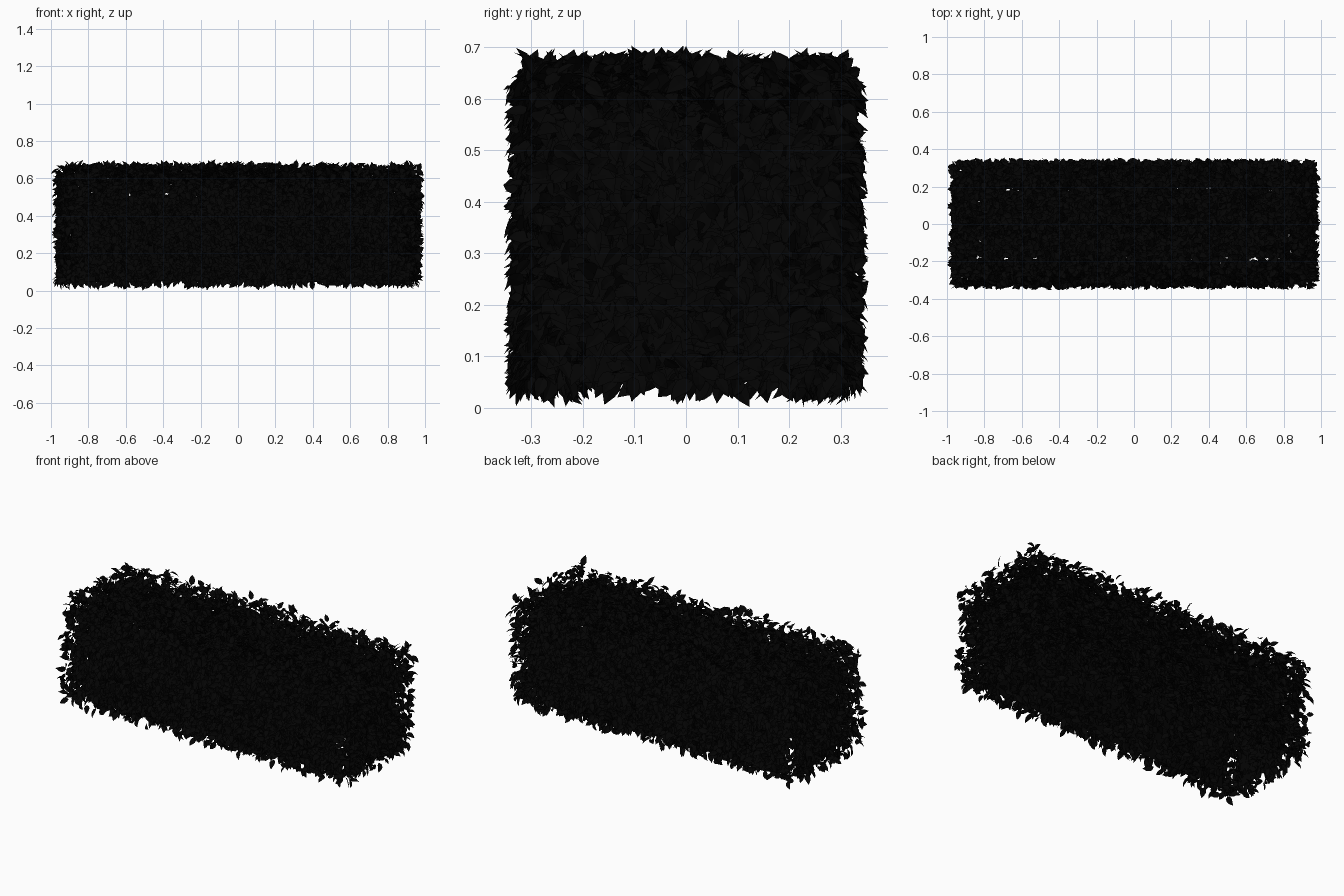
import bpy, bmesh, random
from mathutils import Vector, Matrix

if "Cube" in bpy.data.objects:
    bpy.data.objects.remove(bpy.data.objects["Cube"])

random.seed(7)
mat = bpy.data.materials.new("dark_foliage")
mat.diffuse_color = (0.001, 0.001, 0.001, 1)
mat.use_nodes = True
mat.node_tree.nodes["Principled BSDF"].inputs["Base Color"].default_value = mat.diffuse_color

FLAT = Vector((0.82, 0.18, 0.50))       # half x, half y, top z of the backing panels
PANEL = Vector((0.88, 0.24, 0.57))      # where the panels stand
INNER = Vector((0.83, 0.19, 0.52))      # where the innermost leaves are rooted
OUTER = Vector((0.955, 0.315, 0.652))   # where the outermost leaves are rooted
BOTTOM = 0.05


def make_object(name, mesh):
    ob = bpy.data.objects.new(name, mesh)
    bpy.context.collection.objects.link(ob)
    mesh.materials.append(mat)
    return ob


# Flat backing panels: long sides, ends and top, open at the corners and below
def panel(name, corners):
    me = bpy.data.meshes.new(name)
    me.from_pydata(corners, [], [(0, 1, 2, 3)])
    make_object(name, me)


f, c, b = FLAT, PANEL, BOTTOM
for s, long_name, end_name in ((-1, "front_panel", "left_panel"), (1, "back_panel", "right_panel")):
    panel(long_name, [(s * f.x, s * c.y, b), (-s * f.x, s * c.y, b),
                      (-s * f.x, s * c.y, f.z), (s * f.x, s * c.y, f.z)])
    panel(end_name, [(s * c.x, -s * f.y, b), (s * c.x, s * f.y, b),
                     (s * c.x, s * f.y, f.z), (s * c.x, -s * f.y, f.z)])
panel("top_panel", [(-f.x, -f.y, c.z), (f.x, -f.y, c.z), (f.x, f.y, c.z), (-f.x, f.y, c.z)])

# One leaf: folded along its midrib, tip curling back; y is the length
ROWS = [(0.16, 0.22), (0.42, 0.30), (0.72, 0.21)]
LEAF = [Vector((0, 0, 0))]
for y, w in ROWS:
    z = -0.25 * y * y
    LEAF += [Vector((-w, y, z + 0.07)), Vector((0, y, z)), Vector((w, y, z + 0.07))]
LEAF.append(Vector((0, 1, -0.28)))
FACES = [(0, 2, 1), (0, 3, 2), (1, 2, 5, 4), (2, 3, 6, 5),
         (4, 5, 8, 7), (5, 6, 9, 8), (7, 8, 10), (8, 9, 10)]


def jitter(a):
    return Vector([random.uniform(-a, a) for _ in range(3)])


def root_point():
    """Random root and outward normal between the inner and outer shell."""
    o = INNER.lerp(OUTER, random.random() ** 0.8)
    h = o.z - BOTTOM
    side = random.choices("xyz", (4 * o.y * h, 4 * o.x * h, 4 * o.x * o.y))[0]
    p = Vector((random.uniform(-o.x, o.x), random.uniform(-o.y, o.y),
                random.uniform(BOTTOM, o.z)))
    sign = random.choice((-1, 1))
    if side == "x":
        p.x, n = sign * o.x, Vector((sign, 0, 0))
    elif side == "y":
        p.y, n = sign * o.y, Vector((0, sign, 0))
    else:
        p.z, n = o.z, Vector((0, 0, 1))
    return p, n


# Leaves scattered through the shell: drooping on the sides, spreading on top
verts, faces = [], []
for i in range(15000):
    p, n = root_point()
    droop = Vector((0, 0, -0.35 if n.z == 0 else -0.1))
    d = (n * 0.6 + droop + jitter(0.95)).normalized()
    up = n + Vector((0, 0, 0.7)) + jitter(0.7)
    x = d.cross(up).normalized()
    m = Matrix((x, d, x.cross(d))).transposed() * random.uniform(0.042, 0.06)
    pts = [p + m @ v for v in LEAF]
    # keep every leaf inside the overall envelope
    if any(abs(q.x) > 1 or abs(q.y) > 0.355 or q.z < 0 or q.z > 0.71 for q in pts):
        continue
    k = len(verts)
    verts += pts
    faces += [tuple(k + j for j in t) for t in FACES]

leaves = bpy.data.meshes.new("hedge_leaves")
leaves.from_pydata(verts, [], faces)
leaves.update()
make_object("hedge_leaves", leaves)
